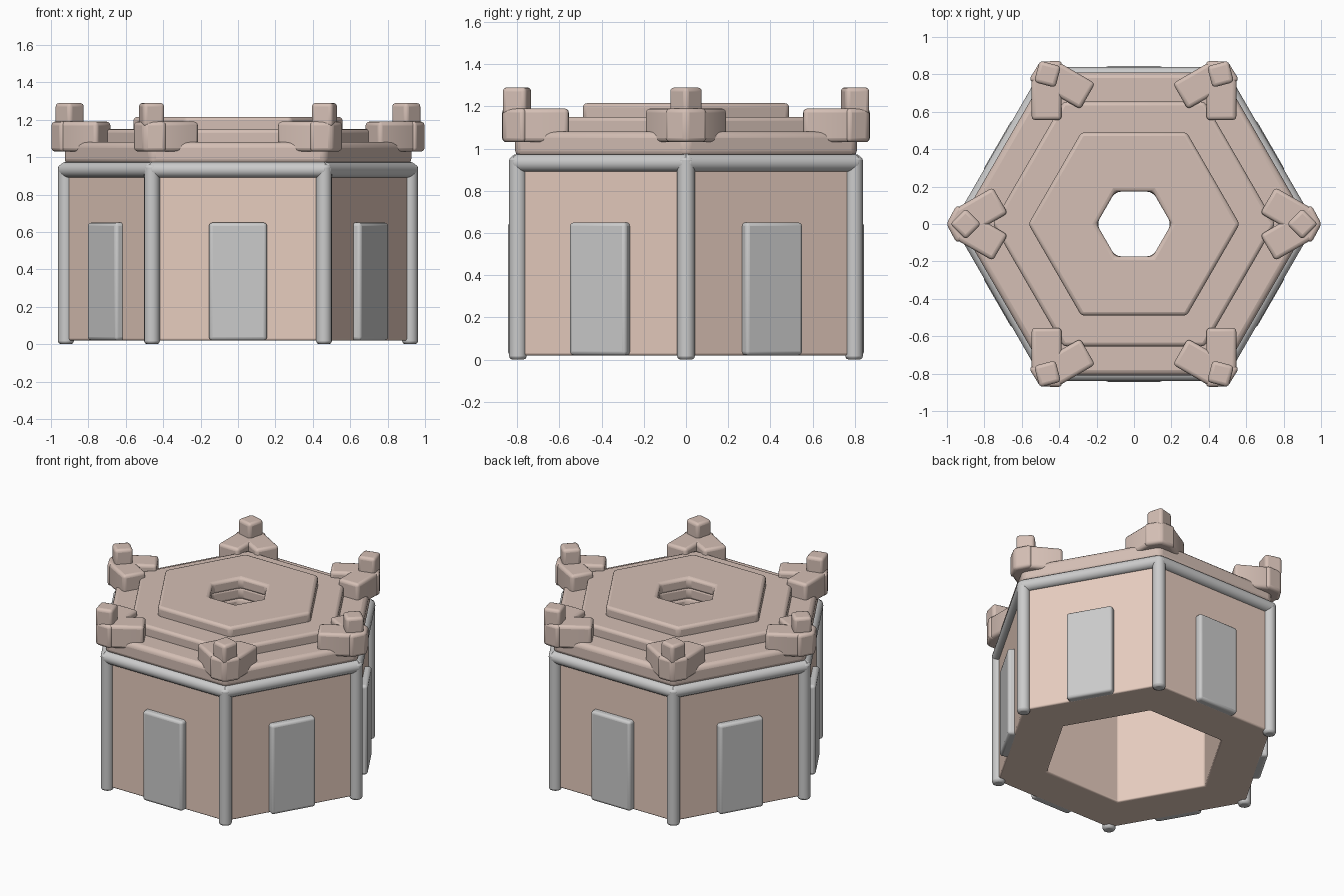
import bpy, bmesh, math
from mathutils import Matrix

if "Cube" in bpy.data.objects:
    bpy.data.objects.remove(bpy.data.objects["Cube"])

S60 = math.pi / 3


def material(name, rgb):
    m = bpy.data.materials.new(name)
    m.diffuse_color = (*rgb, 1)
    m.use_nodes = True
    m.node_tree.nodes["Principled BSDF"].inputs["Base Color"].default_value = m.diffuse_color
    return m


WALL = material("wall_clay", (0.80, 0.61, 0.52))
ROOF = material("roof_clay", (0.66, 0.52, 0.46))


def finish(name, bm, mat=None, bevel=0.0, segments=3, angle=0.0):
    bmesh.ops.recalc_face_normals(bm, faces=bm.faces)
    me = bpy.data.meshes.new(name)
    bm.to_mesh(me)
    bm.free()
    ob = bpy.data.objects.new(name, me)
    bpy.context.collection.objects.link(ob)
    ob.rotation_euler.z = angle
    if mat:
        me.materials.append(mat)
    if bevel:
        b = ob.modifiers.new("bevel", 'BEVEL')
        b.width, b.segments = bevel, segments
        b.limit_method = 'ANGLE'
    bpy.ops.object.select_all(action='DESELECT')
    ob.select_set(True)
    bpy.context.view_layer.objects.active = ob
    bpy.ops.object.shade_smooth_by_angle(angle=math.radians(35))
    return ob


def hex_ring(name, outer, inner, z0, z1, mat, bevel):
    bm = bmesh.new()
    rings = [[bm.verts.new((r * math.cos(k * S60), r * math.sin(k * S60), z)) for k in range(6)]
             for r, z in ((outer, z0), (outer, z1), (inner, z1), (inner, z0))]
    for i in range(4):
        a, b = rings[i], rings[(i + 1) % 4]
        for k in range(6):
            n = (k + 1) % 6
            bm.faces.new((a[k], a[n], b[n], b[k]))
    return finish(name, bm, mat, bevel)


def box(name, centre, size, mat=None, bevel=0.02, angle=0.0, spin=0.0):
    bm = bmesh.new()
    m = (Matrix.Translation(centre) @ Matrix.Rotation(spin, 4, 'Z')
         @ Matrix.Diagonal((*size, 1)))
    bmesh.ops.create_cube(bm, size=1, matrix=m)
    return finish(name, bm, mat, bevel, angle=angle)


def rod(name, centre, length, radius, tilt, angle):
    bm = bmesh.new()
    bmesh.ops.create_cone(bm, cap_ends=True, segments=16, radius1=radius, radius2=radius,
                          depth=length, matrix=Matrix.Translation(centre) @ Matrix.Rotation(tilt, 4, 'X'))
    return finish(name, bm, None, 0.015, 2, angle)


def prism(name, points, z0, z1, mat, bevel, angle):
    bm = bmesh.new()
    face = bm.faces.new([bm.verts.new((x, y, z0)) for x, y in points])
    new = bmesh.ops.extrude_face_region(bm, geom=[face])["geom"]
    bmesh.ops.translate(bm, vec=(0, 0, z1 - z0),
                        verts=[v for v in new if isinstance(v, bmesh.types.BMVert)])
    return finish(name, bm, mat, bevel, angle=angle)


# hollow hexagonal wall and stepped roof with a central opening
hex_ring("wall", 0.925, 0.59, 0.02, 0.97, WALL, 0.01)
hex_ring("roof_lower_tier", 0.935, 0.20, 0.96, 1.08, ROOF, 0.03)
hex_ring("roof_middle_tier", 0.755, 0.20, 1.06, 1.15, ROOF, 0.02)
hex_ring("roof_upper_tier", 0.565, 0.20, 1.13, 1.215, ROOF, 0.02)

# half of the crossed battlement at a corner, x pointing outward
ARM = [(1.003, 0), (0.948, -0.102), (0.675, 0.058), (0.755, 0.196), (0.94, 0.09)]

for k in range(6):
    corner, side = k * S60, (k + 0.5) * S60
    # frame: corner post and top rail
    rod(f"corner_post_{k}", (0.92, 0, 0.48), 0.96, 0.042, 0, corner)
    rod(f"top_rail_{k}", (0.798, 0, 0.932), 0.95, 0.042, math.pi / 2, side)
    # door panel on each side
    box(f"door_{k}", (0.81, 0, 0.335), (0.068, 0.31, 0.63), None, 0.018, side)
    # corner battlement: two crossed arms and a small cap
    prism(f"battlement_left_{k}", ARM, 1.03, 1.19, ROOF, 0.02, corner)
    prism(f"battlement_right_{k}", [(x, -y) for x, y in ARM], 1.03, 1.19, ROOF, 0.02, corner)
    box(f"battlement_cap_{k}", (0.9 if k % 3 == 0 else 0.925, 0, 1.225),
        (0.118, 0.118, 0.13), ROOF, 0.02, corner, math.pi / 4)
